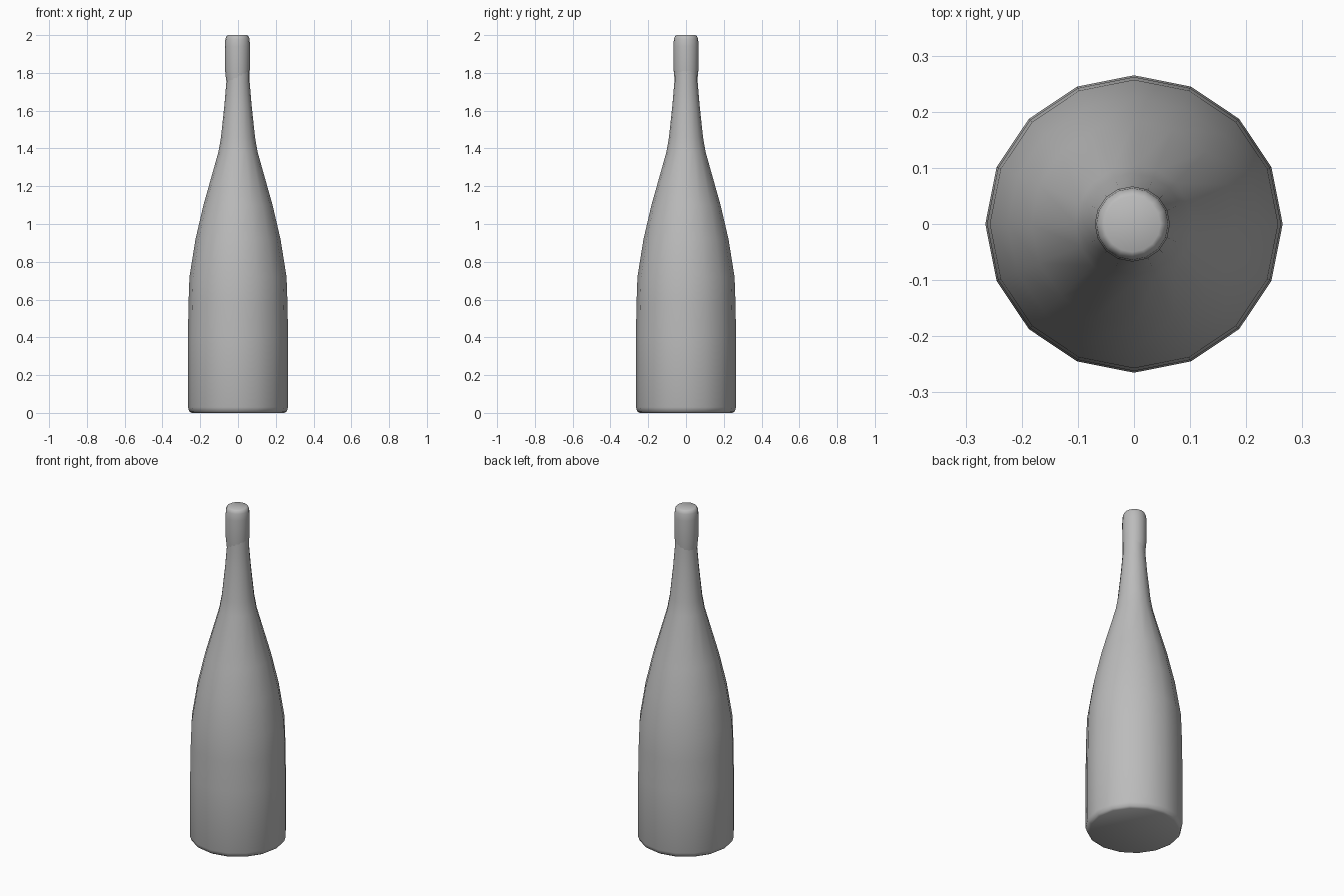
import bpy, bmesh, math

cube = bpy.data.objects.get("Cube")
if cube:
    bpy.data.objects.remove(cube, do_unlink=True)

SIDES = 16

grey = bpy.data.materials.new("plain grey")
grey.use_nodes = True
colour = (0.5, 0.5, 0.5, 1)
grey.diffuse_color = colour
grey.node_tree.nodes["Principled BSDF"].inputs["Base Color"].default_value = colour


def lathe(name, profile, shift=0.0):
    """Turn (radius, height) rings into a closed solid."""
    bm = bmesh.new()
    rings = []
    for r, z in profile:
        rings.append([bm.verts.new((shift + r * math.cos(2 * math.pi * i / SIDES),
                                    r * math.sin(2 * math.pi * i / SIDES), z))
                      for i in range(SIDES)])
    for low, high in zip(rings, rings[1:]):
        for i in range(SIDES):
            j = (i + 1) % SIDES
            bm.faces.new((low[i], low[j], high[j], high[i]))
    bm.faces.new(rings[0][::-1])
    bm.faces.new(rings[-1])
    mesh = bpy.data.meshes.new(name)
    bm.to_mesh(mesh)
    bm.free()
    mesh.materials.append(grey)
    obj = bpy.data.objects.new(name, mesh)
    bpy.context.collection.objects.link(obj)
    bpy.ops.object.select_all(action="DESELECT")
    obj.select_set(True)
    bpy.context.view_layer.objects.active = obj
    bpy.ops.object.shade_smooth_by_angle(angle=math.radians(60))
    return obj


# Body: rounded foot, straight side, long sloping shoulder and slim neck
lathe("bottle_body", [
    (0.245, 0.0), (0.258, 0.008), (0.265, 0.03), (0.265, 0.4), (0.262, 0.58),
    (0.257, 0.72), (0.225, 0.92), (0.183, 1.1), (0.104, 1.38), (0.09, 1.46),
    (0.072, 1.63), (0.062, 1.75), (0.062, 1.95)])

# Mouth wrap: slightly off-centre sleeve with a rounded top
lathe("mouth_wrap", [
    (0.060, 1.76), (0.066, 1.82), (0.067, 1.94), (0.064, 1.98),
    (0.058, 1.995), (0.05, 2.0)], shift=-0.003)
